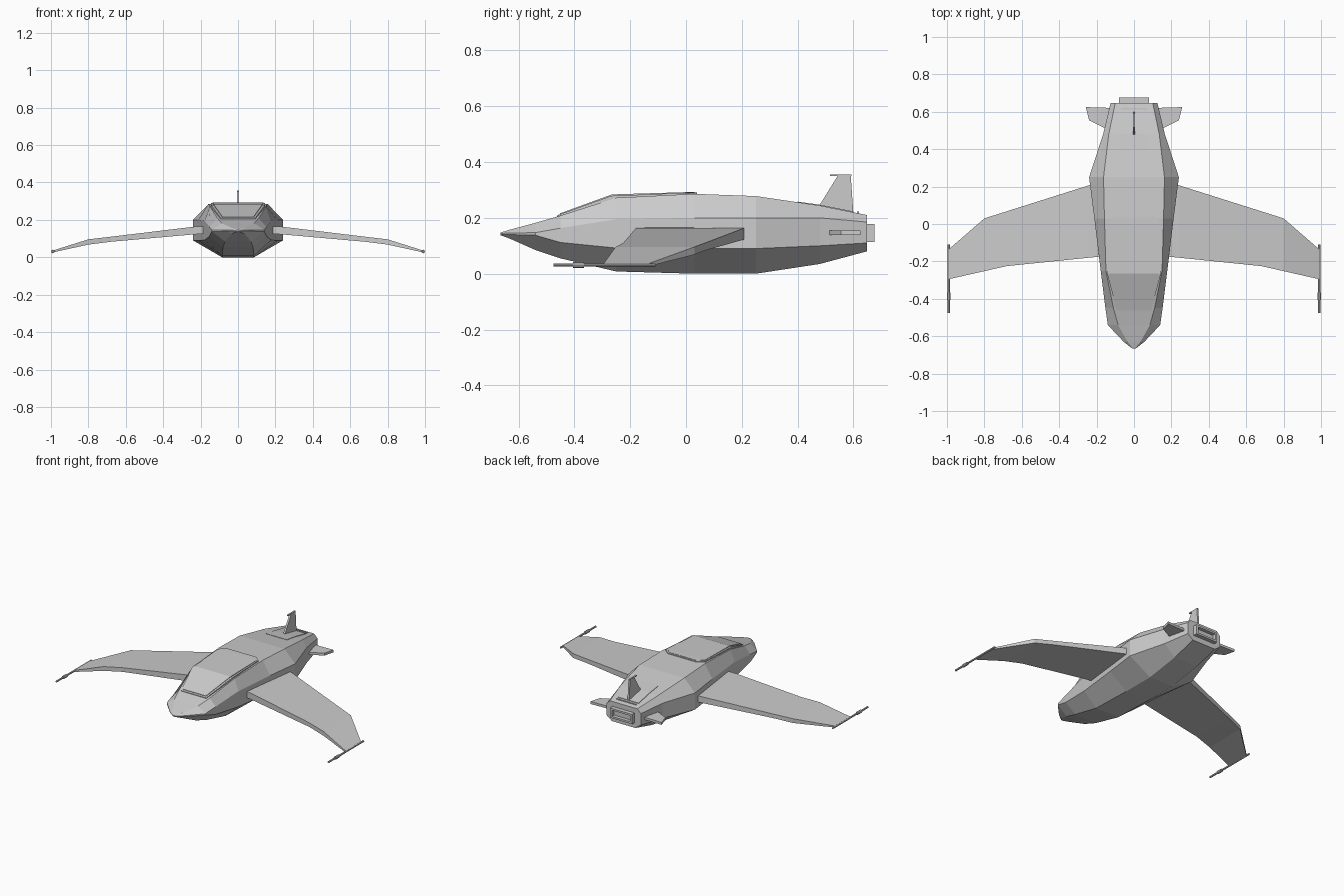
import bpy, bmesh
from math import pi


def finish(name, bm, bevel=0):
    bmesh.ops.recalc_face_normals(bm, faces=bm.faces)
    me = bpy.data.meshes.new(name)
    bm.to_mesh(me)
    bm.free()
    ob = bpy.data.objects.new(name, me)
    bpy.context.collection.objects.link(ob)
    return ob


def loft(name, rings):
    """Skin a list of equal-length closed rings and cap both ends."""
    bm = bmesh.new()
    vs = [[bm.verts.new(p) for p in r] for r in rings]
    n = len(vs[0])
    for a, b in zip(vs, vs[1:]):
        for i in range(n):
            j = (i + 1) % n
            bm.faces.new((a[i], a[j], b[j], b[i]))
    bm.faces.new(vs[0])
    bm.faces.new(vs[-1])
    return finish(name, bm)


def box(name, x, y, z):
    return loft(name, [[(x[0], q, z[0]), (x[1], q, z[0]), (x[1], q, z[1]), (x[0], q, z[1])] for q in y])


def mirror(ob):
    ob.modifiers.new("mirror", 'MIRROR')
    return ob


def rod(name, x, z, y0, y1, r):
    bpy.ops.mesh.primitive_cylinder_add(vertices=8, radius=r, depth=y1 - y0,
                                        location=(0, 0, 0), rotation=(pi / 2, 0, 0))
    ob = bpy.context.object
    bpy.ops.object.transform_apply(rotation=True)
    for v in ob.data.vertices:
        v.co.x += x
        v.co.y += (y0 + y1) / 2
        v.co.z += z
    ob.name = name
    return mirror(ob)


# fuselage: y, deck half width, deck z, side half width, side top z, side low z, belly half width, belly z
stations = [
    (-0.665, 0.006, 0.147, 0.010, 0.144, 0.141, 0.005, 0.138),
    (-0.63, 0.035, 0.158, 0.055, 0.146, 0.140, 0.035, 0.125),
    (-0.54, 0.085, 0.182, 0.140, 0.147, 0.138, 0.070, 0.085),
    (-0.45, 0.110, 0.208, 0.153, 0.163, 0.112, 0.080, 0.055),
    (-0.25, 0.150, 0.272, 0.178, 0.195, 0.092, 0.085, 0.008),
    (0.03, 0.158, 0.286, 0.212, 0.200, 0.090, 0.085, 0.0),
    (0.25, 0.163, 0.278, 0.240, 0.200, 0.090, 0.085, 0.0),
    (0.48, 0.135, 0.244, 0.165, 0.200, 0.100, 0.085, 0.035),
    (0.648, 0.100, 0.210, 0.125, 0.185, 0.110, 0.085, 0.080),
]
rings = []
for y, tw, zt, w, zu, zl, bw, zb in stations:
    half = [(tw, y, zt), (w, y, zu), (w, y, zl), (bw, y, zb)]
    rings.append(half + [(-a, b, c) for a, b, c in reversed(half)])
loft("fuselage", rings)


# canopy: frame and glass, each a thin shell following the deck
def canopy(name, pts, depth):
    rs = []
    for x, y, z in pts:
        rs.append([(-x, y, z), (x, y, z), (x, y, z - depth), (-x, y, z - depth)])
    return loft(name, rs)


canopy("canopy_frame", [(0.092, -0.462, 0.209), (0.143, -0.268, 0.279), (0.145, 0.005, 0.290), (0.105, 0.040, 0.290)], 0.02)
glass = canopy("canopy_glass", [(0.083, -0.452, 0.216), (0.131, -0.265, 0.284), (0.136, -0.002, 0.292), (0.098, 0.030, 0.292)], 0.02)
mat = bpy.data.materials.new("glass")
mat.diffuse_color = (0.75, 0.75, 0.75, 1)
glass.data.materials.append(mat)

# drooping wings: x, leading y, trailing y, top z, bottom z
wing = [(0.15, -0.171, 0.235, 0.168, 0.128), (0.24, -0.180, 0.207, 0.163, 0.122),
        (0.68, -0.225, 0.068, 0.110, 0.083), (0.80, -0.252, 0.030, 0.096, 0.068),
        (0.99, -0.295, -0.135, 0.036, 0.026)]
mirror(loft("wing", [[(x, a, t), (x, b, t), (x, b, u), (x, a, u)] for x, a, b, t, u in wing]))

# wing tip guns
rod("wing_tip_gun", 0.99, 0.031, -0.475, -0.11, 0.006)
rod("gun_collar", 0.99, 0.031, -0.405, -0.365, 0.010)

# tail planes
plane = [(0.10, 0.47), (0.15, 0.51), (0.24, 0.555), (0.258, 0.625), (0.10, 0.62)]
mirror(loft("tail_plane", [[(x, y, z) for x, y in plane] for z in (0.138, 0.154)]))

# vertical fin with cap
fin = [(0.475, 0.24), (0.545, 0.353), (0.59, 0.353), (0.60, 0.21)]
loft("tail_fin", [[(x, y, z) for y, z in fin] for x in (-0.006, 0.006)])
box("fin_cap", (-0.005, 0.005), (0.515, 0.592), (0.350, 0.356))

# rear deck strip and panel
box("deck_strip", (-0.07, 0.07), (0.612, 0.620), (0.205, 0.222))
loft("deck_panel", [[(-0.075, y, z - 0.01), (0.075, y, z - 0.01), (0.075, y, z), (-0.075, y, z)]
                    for y, z in ((0.40, 0.258), (0.48, 0.247), (0.60, 0.223))])

# engine nozzle with recessed outlet
bm = bmesh.new()
prof = [(0.08, 0.63, 0.032), (0.08, 0.675, 0.032), (0.066, 0.675, 0.020), (0.066, 0.652, 0.020)]
vs = [[bm.verts.new((sx * hx, y, 0.146 + sz * hz)) for sx, sz in ((-1, -1), (1, -1), (1, 1), (-1, 1))]
      for hx, y, hz in prof]
for a, b in zip(vs, vs[1:]):
    for i in range(4):
        bm.faces.new((a[i], a[(i + 1) % 4], b[(i + 1) % 4], b[i]))
bm.faces.new(vs[0])
bm.faces.new(vs[-1])
finish("engine_nozzle", bm)
